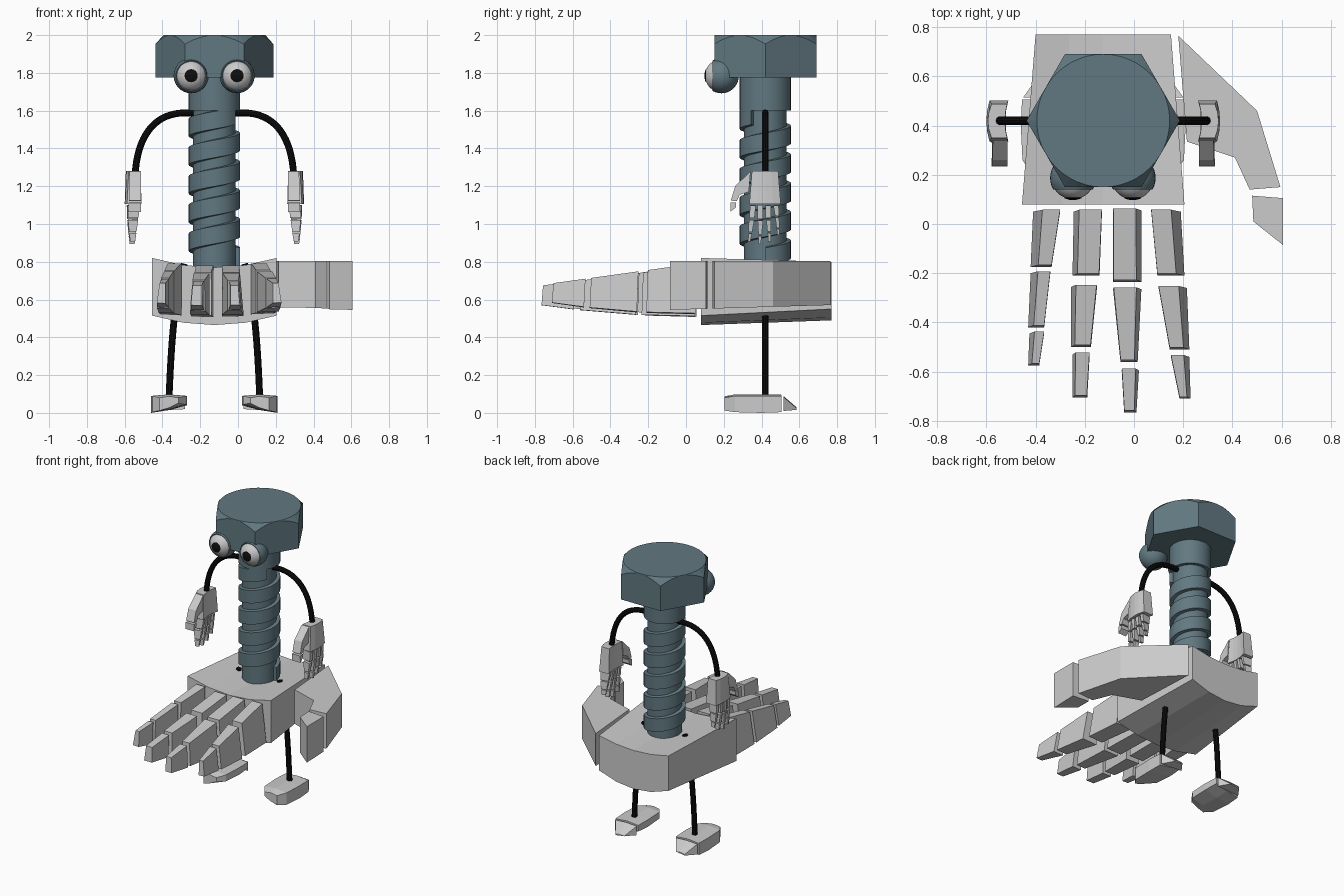
import bpy, bmesh
from math import sin, cos, pi, radians
from mathutils import Vector, Matrix, geometry

if "Cube" in bpy.data.objects:
    bpy.data.objects.remove(bpy.data.objects["Cube"])

CX, CY = -0.125, 0.42          # axis of the bolt body


def material(name, rgb):
    m = bpy.data.materials.new(name)
    m.diffuse_color = (*rgb, 1)
    m.use_nodes = True
    m.node_tree.nodes["Principled BSDF"].inputs["Base Color"].default_value = m.diffuse_color
    return m


STEEL = material("blue_steel", (0.12, 0.19, 0.22))
BLACK = material("black", (0.004, 0.004, 0.004))
WHITE = material("white", (0.8, 0.8, 0.8))


def loft(name, rings, mat=None, smooth=False, xf=None):
    """Skin equal-sized rings of points and cap both ends."""
    bm = bmesh.new()
    vs = [[bm.verts.new(xf @ Vector(p) if xf else p) for p in r] for r in rings]
    n = len(vs[0])
    for a, b in zip(vs, vs[1:]):
        for i in range(n):
            bm.faces.new((a[i], a[(i + 1) % n], b[(i + 1) % n], b[i]))
    bm.faces.new(vs[0][::-1])
    bm.faces.new(vs[-1])
    bmesh.ops.recalc_face_normals(bm, faces=bm.faces)
    me = bpy.data.meshes.new(name)
    bm.to_mesh(me)
    bm.free()
    ob = bpy.data.objects.new(name, me)
    bpy.context.collection.objects.link(ob)
    if mat:
        me.materials.append(mat)
    if smooth:
        bpy.ops.object.select_all(action='DESELECT')
        ob.select_set(True)
        bpy.context.view_layer.objects.active = ob
        bpy.ops.object.shade_smooth_by_angle(angle=radians(35))
    return ob


def circle(r, z, n=32):
    return [(CX + r * cos(2 * pi * i / n), CY + r * sin(2 * pi * i / n), z) for i in range(n)]


def tube(name, path, r=0.018, n=10):
    """Round tube along an xz path at the body's depth."""
    pts = [Vector((x, CY, z)) for x, z in path]
    line = geometry.interpolate_bezier(*pts, 20)
    rings = []
    for i, p in enumerate(line):
        t = (line[min(i + 1, 19)] - line[max(i - 1, 0)]).normalized()
        side = Vector((t.z, 0, -t.x))
        rings.append([p + r * (cos(2 * pi * k / n) * side + sin(2 * pi * k / n) * Vector((0, 1, 0)))
                      for k in range(n)])
    loft(name, rings, BLACK, True)


def dome(name, centre, profile, mat, n=28):
    """Revolve (angle from the front, radius) points about the -y axis."""
    rings = []
    for deg, r in profile:
        a, d = r * sin(radians(deg)), -r * cos(radians(deg))
        rings.append([(centre[0] + a * cos(2 * pi * k / n), centre[1] + d,
                       centre[2] + a * sin(2 * pi * k / n)) for k in range(n)])
    loft(name, rings, mat, True)


# Hex bolt head with a conical chamfer
top, rim, base = [], [], []
for i in range(48):
    a = 2 * pi * i / 48
    h = 0.27 / cos(a % (pi / 3) - pi / 6)
    c, s = cos(a), sin(a)
    top.append((CX + 0.27 * c, CY + 0.27 * s, 2.0))
    rim.append((CX + h * c, CY + h * s, 1.999 - (h - 0.27) * 1.1))
    base.append((CX + h * c, CY + h * s, 1.775))
loft("bolt_head", [base, rim, top], STEEL)

# Shank, core and square helical thread
loft("bolt_shank", [circle(0.136, 1.60), circle(0.136, 1.78)], STEEL, True)
loft("bolt_core", [circle(0.113, 0.77), circle(0.113, 1.62)], STEEL, True)
PITCH, RIDGE, STEPS = 0.152, 0.105, 32
thread = []
for i in range(int(0.755 / PITCH * STEPS)):
    a, z = 2 * pi * i / STEPS, 0.775 + PITCH * i / STEPS
    thread.append([(CX + r * cos(a), CY + r * sin(a), z + dz)
                   for r, dz in ((0.10, 0), (0.136, 0.006), (0.136, RIDGE - 0.006), (0.10, RIDGE))])
loft("bolt_thread", thread, STEEL, True)

# Eyes: lid shell, ball and pupil
for side, x in (("left", -0.248), ("right", -0.005)):
    c = (x, 0.187, 1.785)
    lid = [(179, 0.093)] + [(d, 0.093) for d in range(170, 59, -10)] + [(60, 0.083), (75, 0.08)]
    dome(side + "_eyelid", c, lid, STEEL)
    dome(side + "_eyeball", c, [(1, 0.087)] + [(d, 0.087) for d in range(10, 171, 10)] + [(179, 0.087)], WHITE)
    dome(side + "_pupil", c, [(1, 0.090), (8, 0.090), (16, 0.0895), (23, 0.089), (23, 0.08)], BLACK)

# Finger outlines: (y, left x, right x) at both ends of each joint
FINGERS = {
    "little": [(.05, -.41, -.30), (-.175, -.42, -.335), (-.20, -.42, -.34),
               (-.42, -.43, -.365), (-.445, -.425, -.365), (-.575, -.43, -.385)],
    "ring": [(.05, -.245, -.13), (-.21, -.25, -.14), (-.255, -.255, -.15),
             (-.50, -.255, -.175), (-.53, -.25, -.18), (-.705, -.25, -.19)],
    "middle": [(.055, -.085, .03), (-.235, -.085, .03), (-.265, -.085, .03),
               (-.56, -.055, .015), (-.595, -.05, .02), (-.765, -.04, .01)],
    "index": [(.05, .07, .19), (-.21, .095, .205), (-.26, .10, .215),
              (-.51, .145, .225), (-.54, .15, .225), (-.71, .185, .23)],
}
LEAN = {"little": 0.1, "ring": 0.04, "middle": -0.04, "index": -0.1}


def hand(prefix, xf):
    # Palm with a cupped cross-section
    rings = []
    for y, hw, t_mid, t_side, b_mid, b_side in ((.77, .275, .765, .80, .49, .55),
                                                (.08, .33, .77, .82, .465, .515)):
        us = (-1, -.5, 0, .5, 1)
        up = [(CX + u * hw, y, t_mid + (t_side - t_mid) * u * u) for u in us]
        dn = [(CX + u * hw, y, b_mid + (b_side - b_mid) * u * u) for u in us]
        rings.append(up + dn[::-1])
    loft(prefix + "_palm", rings, xf=xf)
    # Three tapered blocks per finger
    for name, rows in FINGERS.items():
        lift = 0.012 if abs(LEAN[name]) > 0.05 else 0
        tip = rows[-1][0]
        ends = []
        for y, l, r in rows:
            t = (0.05 - y) / (0.05 - tip)
            zt, zb = 0.78 - 0.105 * t + lift, 0.51 + 0.06 * t * t + lift
            inset, shift = 0.10 * (r - l), LEAN[name] * (zt - zb)
            sl = max(inset + shift, 0)
            sr = max(inset - shift, 0)
            ends.append([(l, y, zb), (r, y, zb + shift * -0.2),
                         (r - sr, y + 0.008, zt), (l + sl, y + 0.008, zt)])
        for j in range(3):
            loft(f"{prefix}_{name}_finger_{j + 1}", ends[2 * j:2 * j + 2], xf=xf)
    # Thumb in two blocks
    root = [(.18, .765), (.50, .46), (.595, .15), (.47, .14), (.41, .27), (.215, .335)]
    end = [(.48, .115), (.605, .105), (.605, -.085), (.485, .01)]
    for name, outline in (("thumb_base", root), ("thumb_tip", end)):
        loft(f"{prefix}_{name}", [[(x, y, z + (y * 0.03 if z < 0.7 else 0)) for x, y in outline]
                                  for z in (0.548, 0.803)], xf=xf)


# Large base hand, then two small ones hanging from the arms
hand("base_hand", Matrix.Identity(4))
S = 0.252
for side, sg in (("left", 1), ("right", -1)):
    x0 = CX - sg * 0.475 - sg * S * 0.465
    hand(side + "_hand", Matrix(((0, 0, sg * S, x0), (-S, 0, 0, 0.387),
                                 (0, S, 0, 1.28 - 0.77 * S), (0, 0, 0, 1))))

# Arms, legs and feet, mirrored about the bolt axis
for side, sg in (("left", -1), ("right", 1)):
    def mx(u):
        return CX + sg * u
    tube(side + "_arm", [(mx(.10), 1.585), (mx(.29), 1.61), (mx(.405), 1.50), (mx(.42), 1.26)])
    tube(side + "_leg", [(mx(.16), .79), (mx(.215), .60), (mx(.23), .33), (mx(.24), .08)])

    f = 0.24
    sole = []
    for y, w, zt, zb in ((.205, .05, .088, .012), (.26, .088, .098, .004), (.40, .095, .098, 0),
                         (.505, .09, .096, .004)):
        sole.append([(mx(f - w), y, zt - .008), (mx(f), y, zt), (mx(f + w), y, zt - .008),
                     (mx(f + w), y, zb), (mx(f), y, zb + .015), (mx(f - w), y, zb + .04)])
    loft(side + "_foot", sole)
    heel = []
    for y, w, zt, zb in ((.515, .085, .09, .01), (.585, .035, .03, .016)):
        heel.append([(mx(f - w), y, zt - .005), (mx(f), y, zt), (mx(f + w), y, zt - .005),
                     (mx(f + w), y, zb), (mx(f - w), y, zb + .01)])
    loft(side + "_heel", heel)
